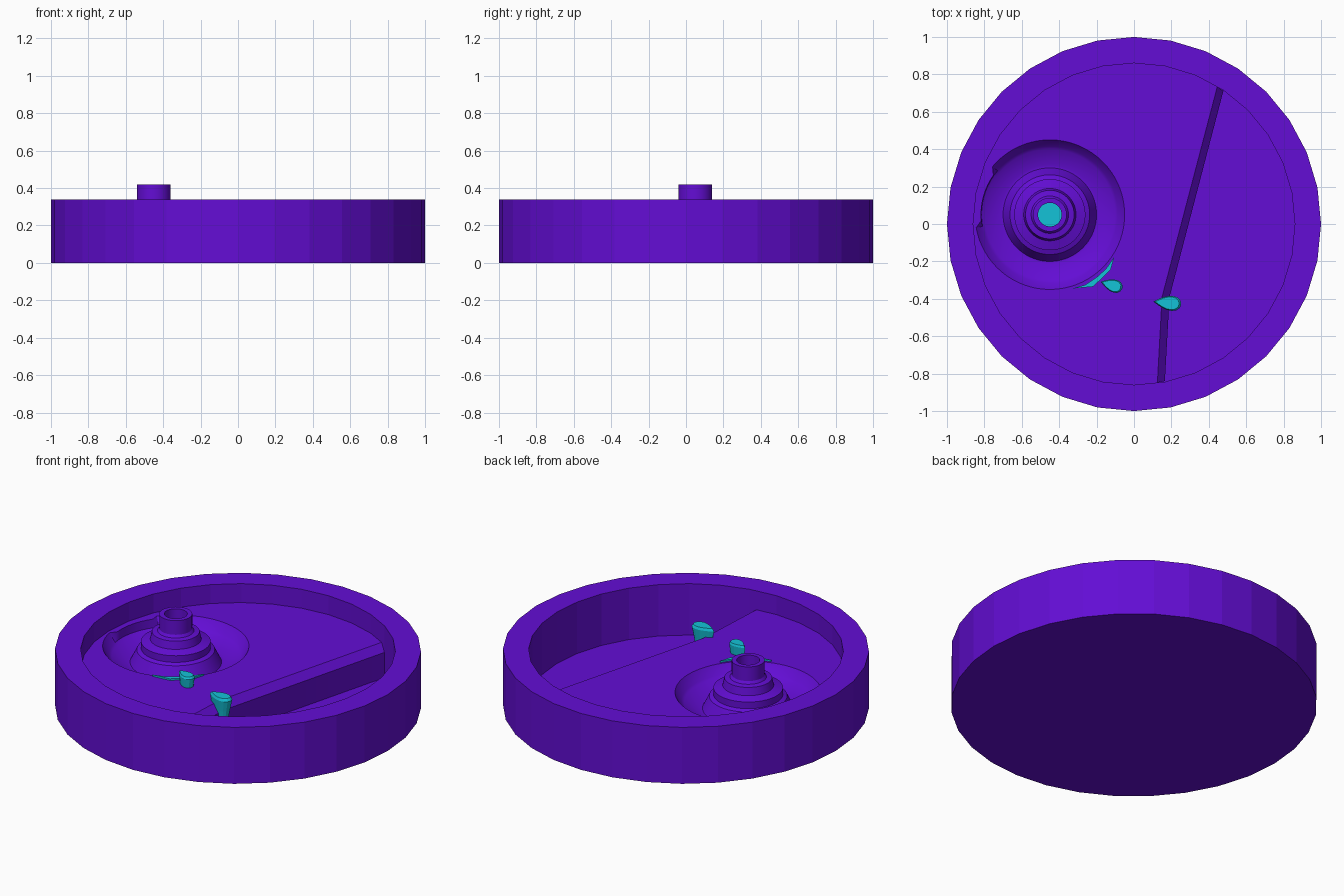
import bpy, bmesh, math
from mathutils import Vector

if "Cube" in bpy.data.objects:
    bpy.data.objects.remove(bpy.data.objects["Cube"])

def material(name, rgb):
    m = bpy.data.materials.new(name)
    m.diffuse_color = (*rgb, 1)
    m.use_nodes = True
    m.node_tree.nodes["Principled BSDF"].inputs["Base Color"].default_value = m.diffuse_color
    return m

PURPLE = material("purple", (0.125, 0.004, 0.66))
TEAL = material("teal", (0.007, 0.54, 0.68))

def finish(name, bm, mat, smooth=False, recalc=True):
    if recalc:
        bmesh.ops.recalc_face_normals(bm, faces=bm.faces[:])
    me = bpy.data.meshes.new(name)
    bm.to_mesh(me)
    bm.free()
    me.materials.append(mat)
    ob = bpy.data.objects.new(name, me)
    bpy.context.collection.objects.link(ob)
    if smooth:
        bpy.ops.object.select_all(action='DESELECT')
        ob.select_set(True)
        bpy.context.view_layer.objects.active = ob
        bpy.ops.object.shade_smooth_by_angle(angle=math.radians(30))
    return ob

def ring(bm, r, z, n, cx=0, cy=0):
    return [bm.verts.new((cx + r * math.cos(2 * math.pi * i / n),
                          cy + r * math.sin(2 * math.pi * i / n), z)) for i in range(n)]

def bridge(bm, a, b, closed=True):
    n = len(a)
    return [bm.faces.new((a[i], a[(i + 1) % n], b[(i + 1) % n], b[i]))
            for i in range(n if closed else n - 1)]

def loft(name, loops, mat):
    bm = bmesh.new()
    rs = [[bm.verts.new(p) for p in lp] for lp in loops]
    for a, b in zip(rs, rs[1:]):
        bridge(bm, a, b)
    bm.faces.new(rs[0])
    bm.faces.new(rs[-1])
    return finish(name, bm, mat)

# Round outer tray with a low floor
TOP, LEVEL, LOW, INNER = 0.34, 0.226, 0.03, 0.86
bm = bmesh.new()
rs = [ring(bm, r, z, 32) for r, z in [(1, 0), (1, TOP), (INNER, TOP), (INNER, LOW)]]
for a, b in zip(rs, rs[1:]):
    bridge(bm, a, b)
bm.faces.new(rs[0])
bm.faces.new(rs[-1])
finish("tray", bm, PURPLE)

# Raised terrace: arc along the tray wall, bevelled ledge, sunken basin with stepped spout
CX, CY, N = -0.45, 0.05, 72
bm = bmesh.new()
edge_top = [(0.125, -0.848), (0.15, -0.39), (0.445, 0.733)]
edge_mid = [(0.165, -0.840), (0.19, -0.39), (0.478, 0.712)]
arc = [(INNER * math.cos(2 * math.pi * k / 32), INNER * math.sin(2 * math.pi * k / 32))
       for k in range(6, 25)]
ledge = [bm.verts.new((x, y, LEVEL)) for x, y in edge_top]
mid = [bm.verts.new((x, y, 0.182)) for x, y in edge_mid]
low = [bm.verts.new((x, y, LOW)) for x, y in edge_mid]
outline = ledge + [bm.verts.new((x, y, LEVEL)) for x, y in arc]
lip = []
for i in range(N):
    a = 2 * math.pi * i / N
    r = 0.368 if 141 < i * 360 / N < 186 else 0.40   # narrow where it meets the wall
    lip.append(bm.verts.new((CX + r * math.cos(a), CY + r * math.sin(a), LEVEL)))
edges = []
for lp in (outline, lip):
    edges += [bm.edges.new((lp[i], lp[(i + 1) % len(lp)])) for i in range(len(lp))]
fill = bmesh.ops.triangle_fill(bm, use_beauty=True, edges=edges, normal=Vector((0, 0, 1)))
top_face = next(g for g in fill["geom"] if isinstance(g, bmesh.types.BMFace))
bridge(bm, ledge, mid, False)
bridge(bm, mid, low, False)
profile = [(0.365, 0.175), (0.35, 0.165), (0.265, 0.13), (0.25, 0.13), (0.213, 0.205),
           (0.19, 0.215), (0.19, 0.255), (0.14, 0.27), (0.13, 0.315), (0.10, 0.32),
           (0.09, 0.335), (0.09, 0.42), (0.063, 0.42), (0.063, 0.31)]
prev = lip
for r, z in profile:
    cur = ring(bm, r, z, N, CX, CY)
    bridge(bm, prev, cur)
    prev = cur
bmesh.ops.recalc_face_normals(bm, faces=bm.faces[:])
top_face.normal_update()
if top_face.normal.z < 0:
    bmesh.ops.reverse_faces(bm, faces=bm.faces[:])
finish("terrace_and_fountain", bm, PURPLE, smooth=True, recalc=False)

# Water surface inside the spout
bm = bmesh.new()
bm.faces.new(ring(bm, 0.064, 0.33, 36, CX, CY))
finish("spout_water", bm, TEAL, recalc=False)

# Teardrop splashes, tip pointing left
def teardrop(name, cx, cy, length, width, rot, levels):
    loops = []
    for z, s in levels:
        lp = []
        for i in range(16):
            t = 2 * math.pi * i / 16
            x = -math.cos(t) * length / 2 * s
            y = math.sin(t) * abs(math.sin(t / 2)) * width / 2 * 1.3 * s
            lp.append((cx + x * math.cos(rot) - y * math.sin(rot),
                       cy + x * math.sin(rot) + y * math.cos(rot), z))
        loops.append(lp)
    loft(name, loops, TEAL)

teardrop("basin_drop", -0.12, -0.327, 0.12, 0.07, -0.3,
         [(0.20, 0.8), (0.235, 0.9), (0.28, 1), (0.292, 0.85)])
teardrop("ledge_drop", 0.178, -0.422, 0.15, 0.08, -0.1,
         [(0.12, 0.6), (0.20, 0.8), (0.265, 1), (0.28, 0.85)])

# Overflow crescent on the basin lip
shape = [(-0.33, -0.345), (-0.22, -0.335), (-0.17, -0.29), (-0.125, -0.245),
         (-0.105, -0.175), (-0.15, -0.24), (-0.20, -0.285), (-0.26, -0.325)]
loft("overflow", [[(x, y, z) for x, y in shape] for z in (0.20, 0.236)], TEAL)
